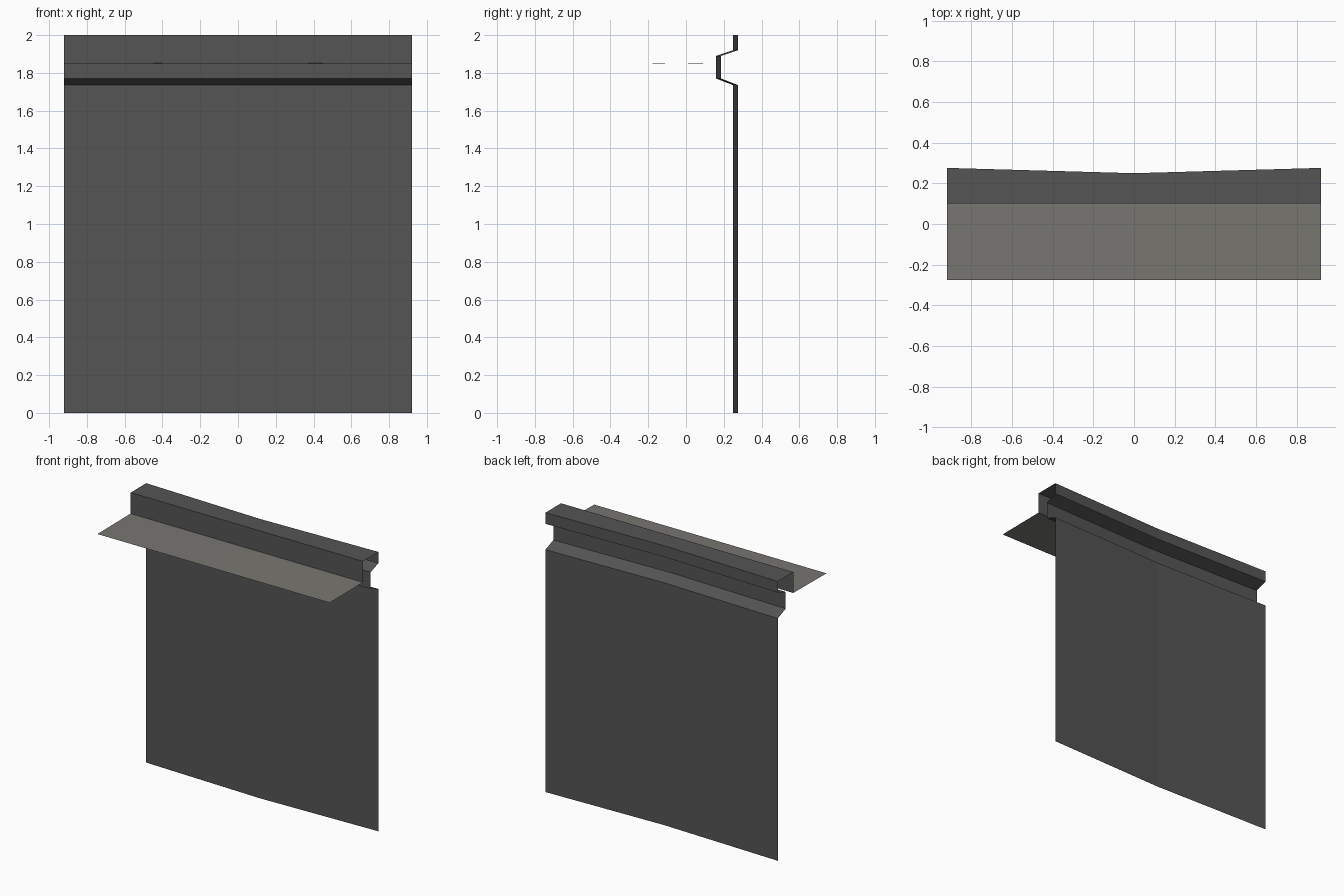
import bpy

if "Cube" in bpy.data.objects:
    bpy.data.objects.remove(bpy.data.objects["Cube"])

HALF = 0.92   # half width along x


def material(name, rgb):
    m = bpy.data.materials.new(name)
    m.diffuse_color = (*rgb, 1)
    m.use_nodes = True
    m.node_tree.nodes["Principled BSDF"].inputs["Base Color"].default_value = m.diffuse_color
    return m


def sheet(name, profile, mat):
    """Sweep a (y at centre, y at ends, z at centre, z at ends) profile along x."""
    verts = []
    for yc, ye, zc, ze in profile:
        verts += [(-HALF, ye, ze), (0, yc, zc), (HALF, ye, ze)]
    faces = []
    for r in range(len(profile) - 1):
        for c in range(2):
            a = r * 3 + c
            faces.append((a, a + 1, a + 4, a + 3))
    me = bpy.data.meshes.new(name)
    me.from_pydata(verts, [], faces)
    me.materials.append(mat)
    ob = bpy.data.objects.new(name, me)
    bpy.context.collection.objects.link(ob)
    return ob


dark = material("dark grey", (0.09, 0.09, 0.09))
warm = material("warm grey", (0.19, 0.182, 0.165))

# Bowed back panel with a recessed channel near the top
back = [(0.25, 1.735), (0.16, 1.77), (0.16, 1.89), (0.25, 1.92), (0.25, 2.0)]
sheet("back_panel", [(y, y + 0.026, z, z) for y, z in [(0.25, 0)] + back], dark)

# Top cover and straight front fascia
sheet("top_cover", [(0.1, 0.1, 2, 2), (0.25, 0.276, 2, 2)], dark)
sheet("front_fascia", [(0.1, 0.1, 1.85, 1.85), (0.1, 0.1, 2, 2)], dark)

# Projecting shelf with a faint fold along its centre
sheet("front_shelf", [(-0.276, -0.276, 1.847, 1.847), (0.08, 0.08, 1.852, 1.85),
                      (0.1, 0.1, 1.85, 1.85)], warm)
